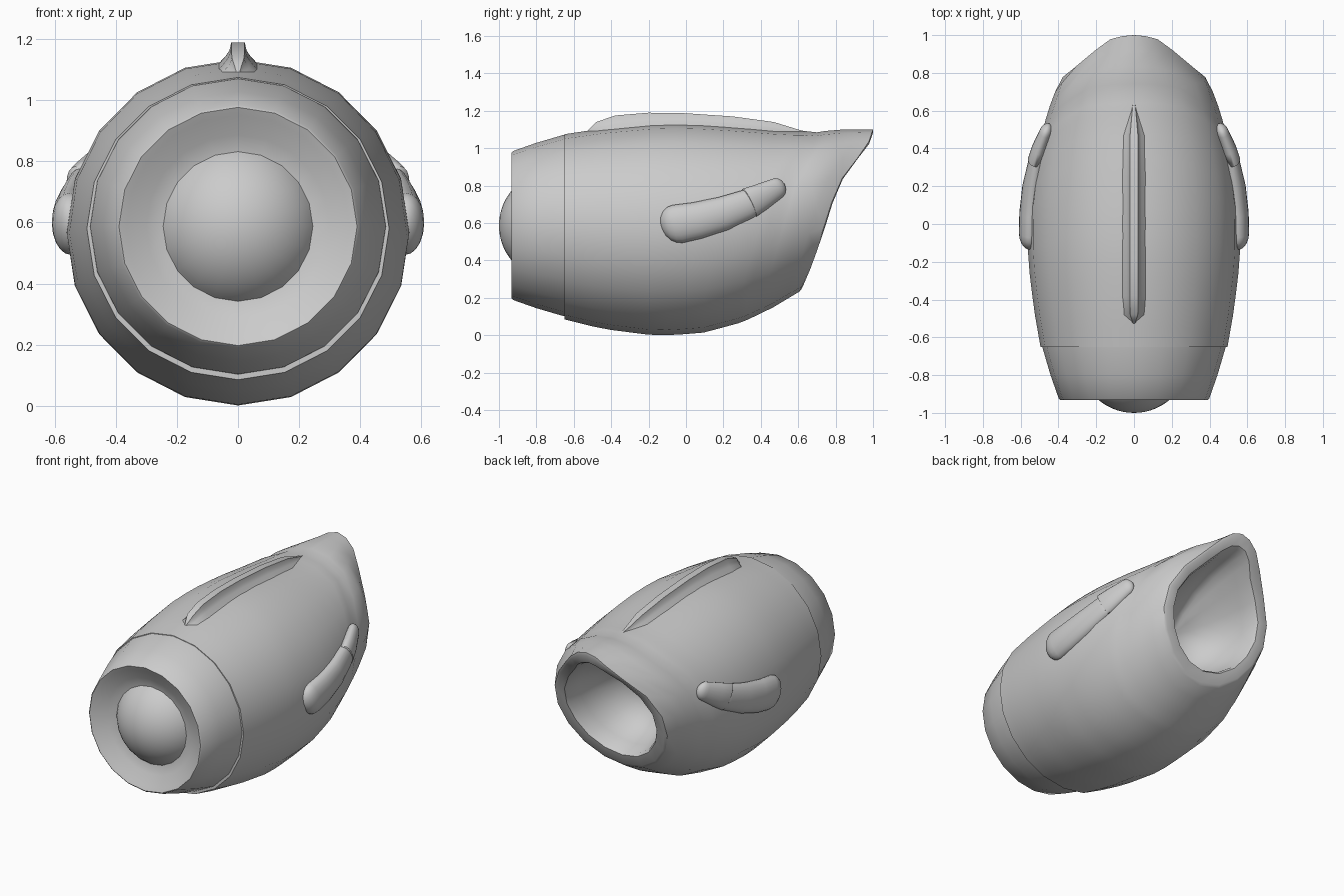
import bpy, bmesh, math
from mathutils import Vector

cube = bpy.data.objects.get("Cube")
if cube:
    bpy.data.objects.remove(cube)

grey = bpy.data.materials.new("plain grey")
grey.use_nodes = True
GREY = (0.6, 0.6, 0.6, 1)
grey.diffuse_color = GREY
grey.node_tree.nodes["Principled BSDF"].inputs["Base Color"].default_value = GREY
SIDES = 20


def lerp_table(table, key):
    """Piecewise linear lookup; table rows are (key, value, value...)."""
    for a, b in zip(table, table[1:]):
        if key <= b[0]:
            f = max(0, (key - a[0]) / (b[0] - a[0]))
            return [p + (q - p) * f for p, q in zip(a[1:], b[1:])]
    return list(table[-1][1:])


def loft(name, rings, angle=35, cap_start=True, cap_end=True):
    """Skin a list of equal closed rings into a smooth object."""
    bm = bmesh.new()
    loops = [[bm.verts.new(p) for p in ring] for ring in rings]
    n = len(loops[0])
    for a, b in zip(loops, loops[1:]):
        for i in range(n):
            j = (i + 1) % n
            bm.faces.new((a[i], a[j], b[j], b[i]))
    if cap_start:
        bm.faces.new(loops[0])
    if cap_end:
        bm.faces.new(loops[-1])
    bmesh.ops.remove_doubles(bm, verts=bm.verts, dist=0.0005)
    bmesh.ops.recalc_face_normals(bm, faces=bm.faces)
    mesh = bpy.data.meshes.new(name)
    bm.to_mesh(mesh)
    bm.free()
    mesh.materials.append(grey)
    obj = bpy.data.objects.new(name, mesh)
    bpy.context.collection.objects.link(obj)
    bpy.ops.object.select_all(action="DESELECT")
    obj.select_set(True)
    bpy.context.view_layer.objects.active = obj
    bpy.ops.object.shade_smooth_by_angle(angle=math.radians(angle))
    return obj


# Hull sections: y, bottom z, top z, half width
HULL = [(-0.65, 0.085, 1.075, 0.495), (-0.45, 0.035, 1.105, 0.53), (-0.2, 0.003, 1.13, 0.56),
        (-0.08, 0.0, 1.135, 0.562), (0.1, 0.015, 1.13, 0.56), (0.3, 0.07, 1.115, 0.535),
        (0.45, 0.14, 1.1, 0.5), (0.6, 0.23, 1.09, 0.455), (0.76, 0.31, 1.095, 0.395),
        (0.82, 0.34, 1.1, 0.335), (0.92, 0.4, 1.1, 0.25), (1.0, 0.45, 1.1, 0.2)]
# Rear rim seen from the side: z, y
RIM = [(0.2, 0.59), (0.23, 0.605), (0.38, 0.67), (0.6, 0.745), (0.78, 0.8),
       (0.9, 0.87), (1.0, 0.965), (1.1, 1.0)]
ANGLES = [2 * math.pi * i / SIDES for i in range(SIDES)]


def hull_point(t, ang):
    """Point on the hull, t running from the front seam to the slanted rim."""
    y = 0.0
    for _ in range(30):
        low, high, half = lerp_table(HULL, y)
        z = (low + high) / 2 + (high - low) / 2 * math.cos(ang)
        target = -0.65 + t * (lerp_table(RIM, z)[0] + 0.65)
        y += (target - y) * 0.6
    # Shallow neck groove, strongest on the top
    pinch = 0.02 * max(0, 1 - abs(t - 0.82) / 0.035) * (1 + math.cos(ang)) / 2
    mid = (low + high) / 2
    return Vector((half * math.sin(ang) * (1 - pinch), y, mid + (z - mid) * (1 - pinch)))


# Hull with its thick rear lip and hollow bowl
steps = [0, 0.06, 0.12, 0.2, 0.28, 0.36, 0.44, 0.52, 0.6, 0.68, 0.75, 0.785, 0.82, 0.845, 0.9, 0.95, 1]
rings = [[hull_point(t, a) for a in ANGLES] for t in steps]
rim = rings[-1]
centre = sum(rim, Vector()) / SIDES
for scale, depth in [(0.96, -0.006), (0.82, 0.0), (0.79, 0.02), (0.75, 0.12), (0.66, 0.24),
                     (0.5, 0.35), (0.28, 0.42), (0.0, 0.45)]:
    ring = []
    for p in rim:
        q = centre + (p - centre) * scale
        if depth < 0.1:
            q.y = lerp_table(RIM, q.z)[0]
        q.y -= depth
        ring.append(q)
    rings.append(ring)
loft("hull", rings, cap_end=False)


def lathe(name, profile, z, **options):
    """Round part about the y axis from (y, radius) pairs."""
    return loft(name, [[(r * math.sin(a), y, z + r * math.cos(a)) for a in ANGLES]
                       for y, r in profile], **options)


# Tapered nose with a dished face, and the domed disc inside it
lathe("nose_ring", [(-0.6, 0.49), (-0.66, 0.483), (-0.8, 0.442), (-0.925, 0.398), (-0.932, 0.39),
                    (-0.92, 0.365), (-0.885, 0.30), (-0.865, 0.24), (-0.865, 0.2)], 0.587)
R = 0.293
lathe("nose_dome", [(-1 + R - R * math.cos(b), R * math.sin(b))
                    for b in [math.radians(d) for d in range(0, 61, 6)]], 0.587,
      cap_start=False)

# Top fin: y, crest z
FIN = [(-0.53, 1.09), (-0.48, 1.14), (-0.38, 1.175), (-0.2, 1.19), (0, 1.187), (0.25, 1.17),
       (0.47, 1.14), (0.6, 1.1), (0.66, 1.085)]
fin_rings = []
for y, crest in FIN:
    base = lerp_table(HULL, y)[1] - 0.015
    rise = max(crest - base, 0.004)
    wide = min(1, rise / 0.06)
    half = [(0.066, 0), (0.04, 0.4), (0.028, 0.65), (0.022, 1)]
    shape = [(x * wide, h) for x, h in half] + [(-x * wide, h) for x, h in reversed(half)]
    fin_rings.append([(x, y, base + rise * h) for x, h in shape])
loft("top_fin", fin_rings, angle=50)


def limb(name, side, path):
    """Round-ended tube; path rows are x, y, z, side radius, height radius."""
    rows = []
    for i, end in ((0, -1), (-1, 1)):
        p, q = path[i], path[1 if i == 0 else -2]
        out = (Vector(p[:3]) - Vector(q[:3])).normalized()
        cap = []
        for b in [math.radians(d) for d in (20, 40, 60, 78, 90)]:
            c = Vector(p[:3]) + out * p[4] * math.sin(b) * (0.85 if end < 0 else 0.9)
            cap.append((*c, p[3] * math.cos(b), p[4] * math.cos(b)))
        rows.append(cap)
    full = rows[0][::-1] + path + rows[1]
    along = (Vector(path[-1][:3]) - Vector(path[0][:3])).normalized()
    up = (Vector((0, 0, 1)) - along * along.z).normalized()
    out = along.cross(up)
    return loft(name, [[(side * v.x, v.y, v.z) for v in
                        [Vector(r[:3]) + out * r[3] * math.cos(a) + up * r[4] * math.sin(a)
                         for a in ANGLES]] for r in full], angle=40)


# Side arms with a cuffed tip
for side, label in ((1, "left"), (-1, "right")):
    limb(label + "_arm", side, [(0.55, -0.045, 0.595, 0.06, 0.105), (0.547, 0.06, 0.613, 0.06, 0.1),
                                (0.535, 0.2, 0.65, 0.056, 0.092), (0.515, 0.33, 0.7, 0.045, 0.08)])
    # The cuff starts as a flat collar and ends in a round tip
    cuff = limb(label + "_cuff", side, [(0.52, 0.34, 0.708, 0.042, 0.084), (0.5, 0.4, 0.738, 0.042, 0.074),
                                        (0.468, 0.483, 0.783, 0.035, 0.058)])
    bm = bmesh.new()
    bm.from_mesh(cuff.data)
    axis = Vector((side * -0.05, 0.143, 0.075)).normalized()
    start = Vector((side * 0.52, 0.34, 0.708))
    cut = bmesh.ops.bisect_plane(bm, geom=bm.verts[:] + bm.edges[:] + bm.faces[:],
                                 plane_co=start, plane_no=axis, clear_inner=True)
    bmesh.ops.contextual_create(bm, geom=[e for e in cut["geom_cut"] if isinstance(e, bmesh.types.BMEdge)])
    bm.to_mesh(cuff.data)
    bm.free()
